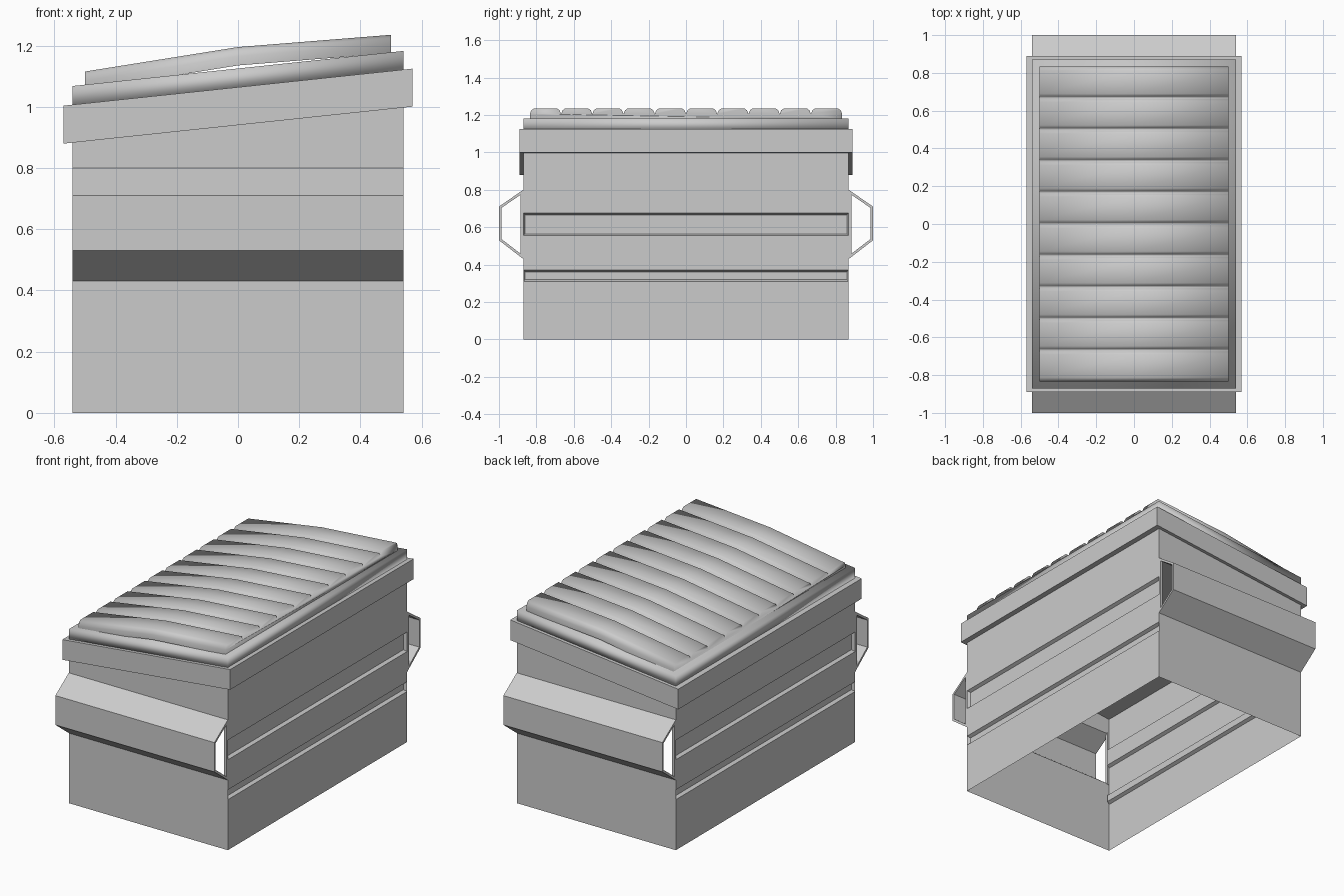
import bpy, bmesh

if "Cube" in bpy.data.objects:
    bpy.data.objects.remove(bpy.data.objects["Cube"], do_unlink=True)

grey = bpy.data.materials.new("plain_grey")
grey.use_nodes = True
GREY = (0.6, 0.6, 0.6, 1)
grey.diffuse_color = GREY
grey.node_tree.nodes["Principled BSDF"].inputs["Base Color"].default_value = GREY

HX, HY = 0.54, 0.87      # half width and half length of the bin
SLOPE = 0.106            # lid rise along x


def finish(bm, name, smooth=False, recalc=True):
    if recalc:
        bmesh.ops.recalc_face_normals(bm, faces=bm.faces)
    mesh = bpy.data.meshes.new(name)
    bm.to_mesh(mesh)
    bm.free()
    mesh.materials.append(grey)
    for p in mesh.polygons:
        p.use_smooth = smooth
    ob = bpy.data.objects.new(name, mesh)
    bpy.context.collection.objects.link(ob)
    return ob


def loft(bm, rings, closed=True):
    """Join matching rings of points with quads."""
    vs = [[bm.verts.new(p) for p in r] for r in rings]
    n = len(vs[0])
    for a, b in zip(vs, vs[1:]):
        for i in range(n if closed else n - 1):
            j = (i + 1) % n
            bm.faces.new((a[i], a[j], b[j], b[i]))
    return vs


def rect(hx, hy, z, slope=0.0):
    return [(x, y, z + slope * x) for x, y in
            ((-hx, -hy), (hx, -hy), (hx, hy), (-hx, hy))]


def sloped_slab(name, hx, hy, z0, z1, smooth=False):
    bm = bmesh.new()
    low, high = loft(bm, [rect(hx, hy, z0, SLOPE), rect(hx, hy, z1, SLOPE)])
    bm.faces.new(low)
    bm.faces.new(high)
    return finish(bm, name, smooth)


# Bin body: open-bottomed walls, recessed side channels, openings behind the sleeves
bm = bmesh.new()
levels = [0, 0.31, 0.37, 0.43, 0.555, 0.675, 0.8]
loft(bm, [rect(HX, HY, z) for z in levels] + [rect(HX, HY, 0.96, SLOPE)])
bm.normal_update()
channels, openings = [], []
for f in bm.faces:
    z = f.calc_center_median().z
    if abs(f.normal.x) > 0.5 and (0.31 < z < 0.37 or 0.555 < z < 0.675):
        channels.append(f)
    elif abs(f.normal.y) > 0.5 and 0.43 < z < 0.8:
        openings.append(f)
bmesh.ops.delete(bm, geom=openings, context='FACES_ONLY')
bmesh.ops.inset_individual(bm, faces=channels, thickness=0.013, depth=-0.02)
finish(bm, "bin_body", recalc=False)

# Fork sleeves on the front and back, open at both ends
sleeve = [(0.87, 0.8), (1.0, 0.71), (1.0, 0.53), (0.87, 0.43),
          (0.87, 0.447), (0.987, 0.537), (0.987, 0.703), (0.87, 0.783)]
post = [(0.868, 0.79), (0.885, 0.78), (0.885, 0.45), (0.868, 0.44)]
for side, label in ((-1, "front"), (1, "back")):
    bm = bmesh.new()
    ends = loft(bm, [[(x, side * y, z) for y, z in sleeve] for x in (-HX, HX)])
    for e in ends:
        for a in range(3):
            bm.faces.new((e[a], e[a + 1], e[6 - a], e[7 - a]))
    # Thin upright strip closing the frame at each end
    for s in (-1, 1):
        for e in loft(bm, [[(s * x, side * y, z) for y, z in post]
                           for x in (HX - 0.015, HX)]):
            bm.faces.new(e)
    finish(bm, label + "_fork_sleeve")

# Lid: flat rim, soft raised step, ribbed crown
sloped_slab("lid_rim", 0.57, 0.89, 0.94, 1.064)
sloped_slab("lid_step", HX, HY, 1.06, 1.125, smooth=True)

RIBS, CX, CY = 10, 0.5, 0.835
pitch = 2 * CY / RIBS
profile = [(-CY, -0.06)]
for i in range(RIBS):
    y = -CY + i * pitch
    profile += [(y, -0.03), (y + 0.008, -0.01), (y + 0.022, 0),
                (y + pitch - 0.022, 0), (y + pitch - 0.008, -0.01)]
profile += [(CY, -0.03), (CY, -0.06)]
crown = ((-CX, 1.115), (0, 1.195), (CX, 1.235))
bm = bmesh.new()
rows = loft(bm, [[(x, y, top + d) for y, d in profile] for x, top in crown], closed=False)
bm.faces.new(rows[0])
bm.faces.new(rows[-1])
finish(bm, "lid_ribs", smooth=True)
